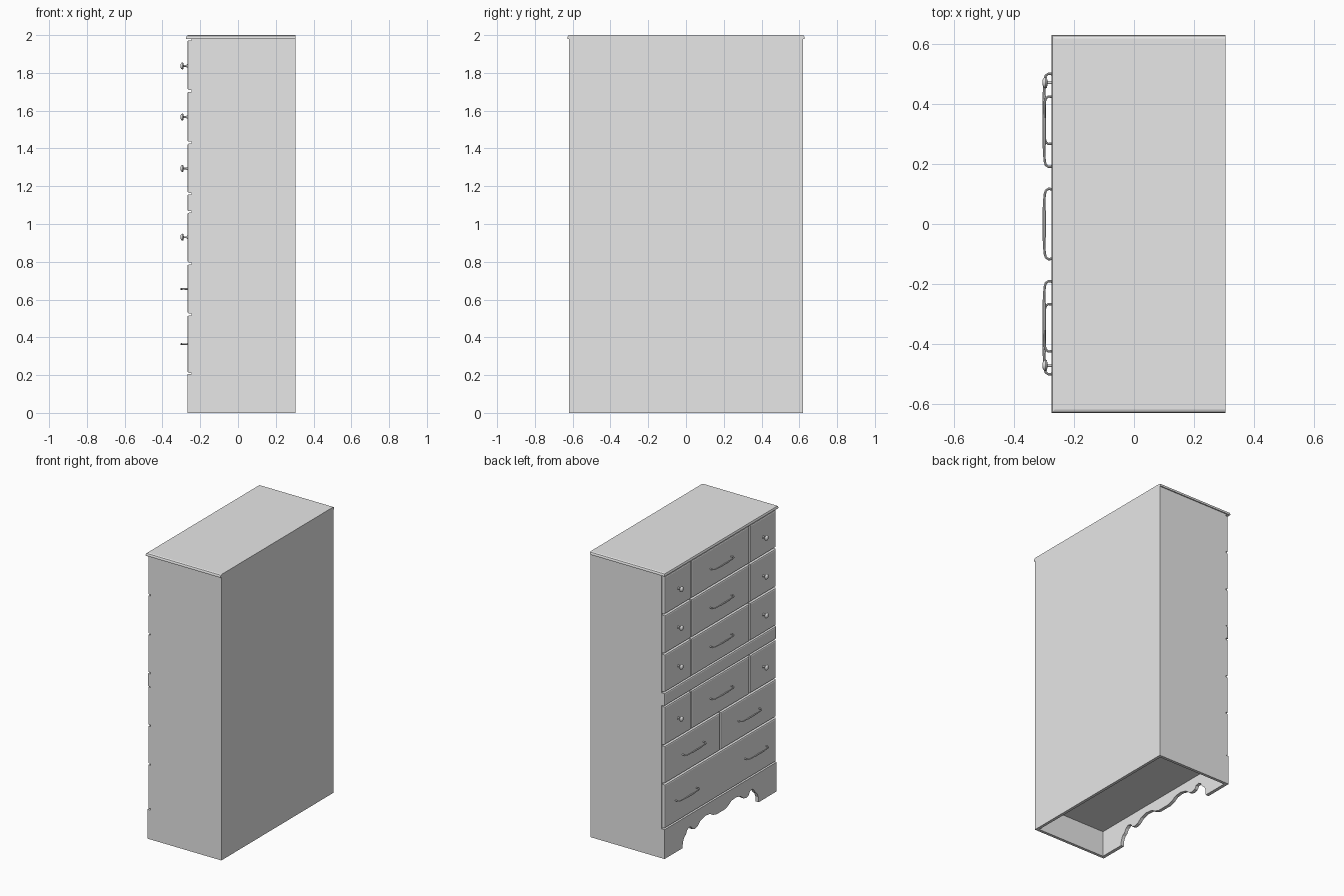
import bpy, bmesh, math
from mathutils import Matrix

if "Cube" in bpy.data.objects:
    bpy.data.objects.remove(bpy.data.objects["Cube"], do_unlink=True)

grey = bpy.data.materials.new("plain_grey")
grey.use_nodes = True
grey.diffuse_color = (0.8, 0.8, 0.8, 1)
grey.node_tree.nodes["Principled BSDF"].inputs["Base Color"].default_value = (0.8, 0.8, 0.8, 1)

FACE = -0.245    # carcass front
FRONT = -0.268   # drawer front
BACK = 0.305
SIDE = 0.62


def finish(name, bm, smooth=False):
    bmesh.ops.recalc_face_normals(bm, faces=bm.faces)
    mesh = bpy.data.meshes.new(name)
    bm.to_mesh(mesh)
    bm.free()
    mesh.materials.append(grey)
    obj = bpy.data.objects.new(name, mesh)
    bpy.context.collection.objects.link(obj)
    if smooth:
        bpy.ops.object.select_all(action='DESELECT')
        obj.select_set(True)
        bpy.context.view_layer.objects.active = obj
        bpy.ops.object.shade_smooth_by_angle(angle=math.radians(40))
    return obj


def box(name, xs, ys, zs, bevel=0, pick=None):
    """Box from ranges; edges accepted by pick are rounded."""
    bm = bmesh.new()
    size = [r[1] - r[0] for r in (xs, ys, zs)]
    mid = [(r[1] + r[0]) / 2 for r in (xs, ys, zs)]
    bmesh.ops.create_cube(bm, size=1, matrix=Matrix.Translation(mid) @ Matrix.Diagonal((*size, 1)))
    if bevel:
        edges = [e for e in bm.edges if pick(e)]
        bmesh.ops.bevel(bm, geom=edges, offset=bevel, segments=2, profile=0.5, affect='EDGES')
    return finish(name, bm)


def front_panel(name, ys, zs):
    box(name, (FRONT, FACE), ys, zs, 0.009,
        lambda e: all(v.co.x < FRONT + 0.001 for v in e.verts))


def knob(name, y, z):
    """Turned knob pointing out of the front."""
    profile = [(0.009, 0), (0.008, 0.003), (0.005, 0.006), (0.005, 0.019), (0.017, 0.022),
               (0.019, 0.026), (0.016, 0.032), (0.009, 0.036), (0, 0.037)]
    bm = bmesh.new()
    verts = [bm.verts.new((FRONT - d, y + r, z)) for r, d in profile]
    edges = [bm.edges.new(pair) for pair in zip(verts, verts[1:])]
    bmesh.ops.spin(bm, geom=verts + edges, cent=(0, y, z), axis=(1, 0, 0),
                   angle=math.tau, steps=16)
    bmesh.ops.remove_doubles(bm, verts=bm.verts, dist=0.0001)
    finish(name, bm, True)


def handle(name, y, z):
    """Bent bar pull, swelling a little in the middle."""
    half = [(0.115, 0, 1.2), (0.117, 0.016, 1), (0.111, 0.025, 1), (0.098, 0.029, 1),
            (0.06, 0.031, 1), (0.045, 0.031, 1.4)]
    path = half + [(0, 0.031, 1.5)] + [(-w, d, r) for w, d, r in reversed(half)]
    bm = bmesh.new()
    rings = []
    for i, (w, d, r) in enumerate(path):
        a, b = path[max(i - 1, 0)], path[min(i + 1, len(path) - 1)]
        dy, dx = b[0] - a[0], a[1] - b[1]
        length = math.hypot(dx, dy)
        ring = []
        for k in range(8):
            t = math.tau * k / 8
            side, up = 0.004 * r * math.cos(t), 0.004 * r * math.sin(t)
            ring.append(bm.verts.new((FRONT - d + side * dy / length,
                                      y + w - side * dx / length, z + up)))
        rings.append(ring)
    for a, b in zip(rings, rings[1:]):
        for k in range(8):
            n = (k + 1) % 8
            bm.faces.new((a[k], a[n], b[n], b[k]))
    bm.faces.new(rings[0])
    bm.faces.new(rings[-1])
    finish(name, bm, True)


# Carcass: open at the bottom, with a raised floor
for name, s in (("left", 1), ("right", -1)):
    box("side_panel_" + name, (FACE, BACK), sorted((s * SIDE, s * (SIDE - 0.02))), (0, 1.98))
box("back_panel", (BACK - 0.02, BACK), (-SIDE + 0.02, SIDE - 0.02), (0, 1.98))
box("carcass_front", (FACE, FACE + 0.02), (-SIDE + 0.02, SIDE - 0.02), (0.18, 1.98))
box("floor_panel", (FACE + 0.02, BACK - 0.02), (-SIDE + 0.02, SIDE - 0.02), (0.18, 0.2))

# Top board with rounded upper edges on the front and sides
box("top_board", (-0.275, BACK), (-0.628, 0.628), (1.98, 2), 0.012,
    lambda e: all(v.co.z > 1.99 for v in e.verts) and any(v.co.x < 0 for v in e.verts))

# Scalloped apron between bracket feet
scallop = [(0.42, 0), (0.418, 0.035), (0.405, 0.065), (0.385, 0.08), (0.37, 0.105),
           (0.35, 0.118), (0.325, 0.113), (0.31, 0.09), (0.285, 0.083), (0.255, 0.09),
           (0.22, 0.118), (0.17, 0.13), (0.12, 0.125), (0.085, 0.105), (0.05, 0.093)]
outline = [(-SIDE, 0), (-SIDE, 0.205), (SIDE, 0.205), (SIDE, 0)]
outline += scallop + [(-y, z) for y, z in reversed(scallop)]
bm = bmesh.new()
apron = bm.faces.new([bm.verts.new((FACE, y, z)) for y, z in outline])
moved = bmesh.ops.extrude_face_region(bm, geom=[apron])["geom"]
bmesh.ops.translate(bm, vec=(FRONT - FACE, 0, 0),
                    verts=[v for v in moved if isinstance(v, bmesh.types.BMVert)])
bm.faces.new([v for v in apron.verts]) if not apron.is_valid else None
finish("scalloped_apron", bm)

# Middle rail
front_panel("middle_rail", (-SIDE, SIDE), (1.068, 1.157))

# Rows with a wide drawer between two small ones
EDGE = 0.615
for i, (low, high, z) in enumerate([(1.71, 1.972, 1.837), (1.436, 1.7, 1.566),
                                    (1.165, 1.426, 1.294), (0.796, 1.06, 0.93)]):
    row = f"_row_{i + 1}"
    front_panel("wide_drawer" + row, (-0.321, 0.321), (low, high))
    handle("wide_handle" + row, 0, z)
    for name, s in (("left", 1), ("right", -1)):
        front_panel(f"small_drawer_{name}{row}", sorted((s * 0.329, s * EDGE)), (low, high))
        knob(f"knob_{name}{row}", s * 0.47, z)

# Row of two half-width drawers, and the full-width bottom drawer
front_panel("bottom_drawer", (-EDGE, EDGE), (0.212, 0.516))
for name, s in (("left", 1), ("right", -1)):
    front_panel("half_drawer_" + name, sorted((s * 0.004, s * EDGE)), (0.526, 0.786))
    handle("half_handle_" + name, s * 0.307, 0.656)
    handle("bottom_handle_" + name, s * 0.383, 0.364)
